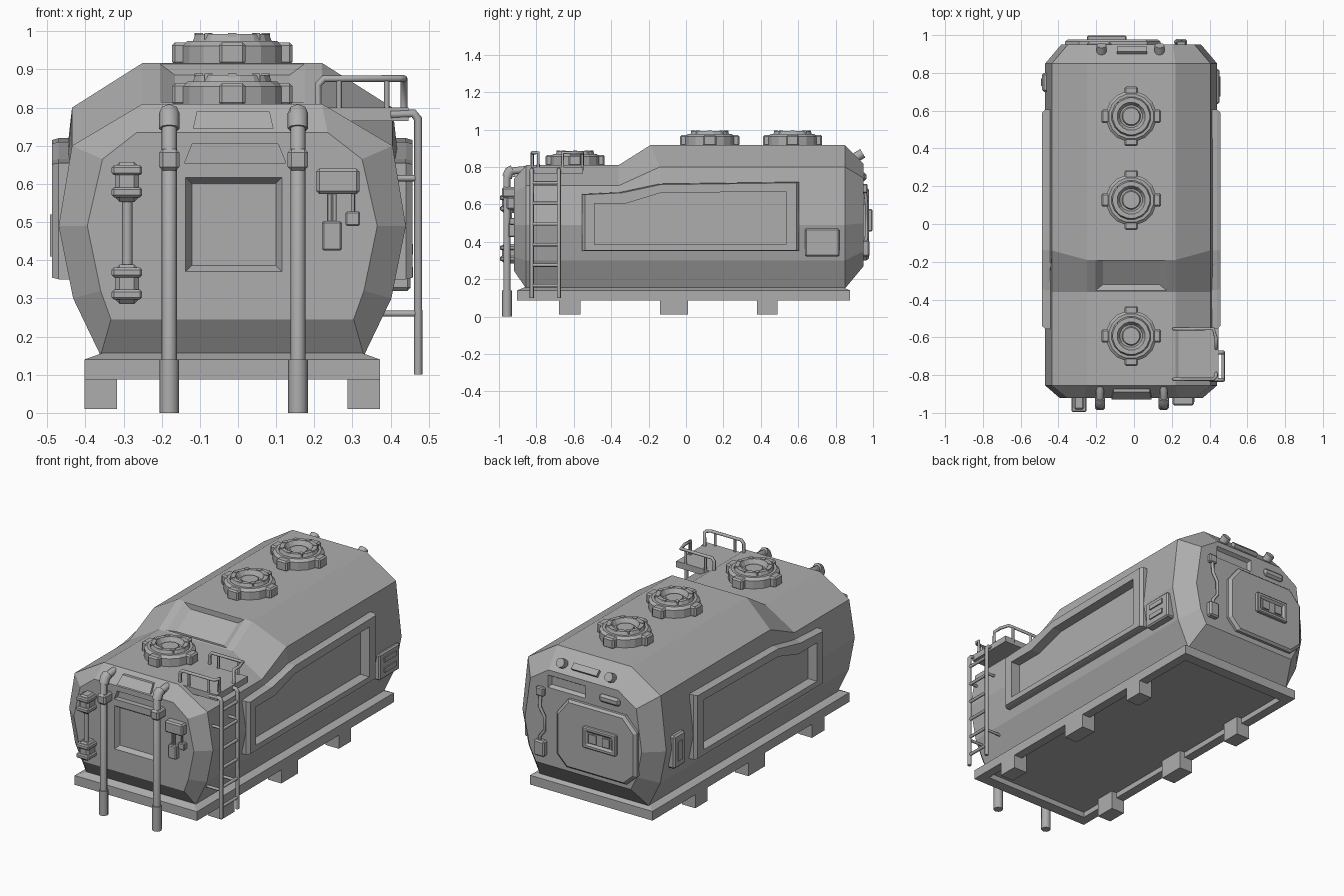
import bpy, bmesh, math
from mathutils import Vector

old = bpy.data.objects.get("Cube")
if old:
    bpy.data.objects.remove(old, do_unlink=True)

grey = bpy.data.materials.new("plain_grey")
grey.use_nodes = True
COLOUR = (0.42, 0.42, 0.42, 1)
grey.diffuse_color = COLOUR
grey.node_tree.nodes["Principled BSDF"].inputs["Base Color"].default_value = COLOUR
CX = -0.015  # tank centre line


def loft(name, rings):
    """Skin a list of equal point rings and close both ends."""
    bm = bmesh.new()
    loops = [[bm.verts.new(p) for p in ring] for ring in rings]
    n = len(loops[0])
    for a, b in zip(loops, loops[1:]):
        for i in range(n):
            j = (i + 1) % n
            bm.faces.new((a[i], a[j], b[j], b[i]))
    bm.faces.new(loops[0])
    bm.faces.new(loops[-1])
    bmesh.ops.recalc_face_normals(bm, faces=bm.faces)
    me = bpy.data.meshes.new(name)
    bm.to_mesh(me)
    bm.free()
    ob = bpy.data.objects.new(name, me)
    bpy.context.collection.objects.link(ob)
    me.materials.append(grey)
    return ob


def rect(x0, x1, z0, z1, y, inset=0):
    x0, x1, z0, z1 = x0 + inset, x1 - inset, z0 + inset, z1 - inset
    return [(x0, y, z0), (x1, y, z0), (x1, y, z1), (x0, y, z1)]


def box(name, x, y, z, chamfer=0):
    """Box from (low, high) pairs."""
    ob = loft(name, [rect(*x, *z, y[0]), rect(*x, *z, y[1])])
    if chamfer:
        mod = ob.modifiers.new("chamfer", "BEVEL")
        mod.width = chamfer
        mod.segments = 1
    return ob


def cut(target, cutter):
    mod = target.modifiers.new("cut", "BOOLEAN")
    mod.operation = "DIFFERENCE"
    mod.solver = "EXACT"
    mod.object = cutter
    bpy.context.view_layer.objects.active = target
    bpy.ops.object.modifier_apply(modifier=mod.name)
    bpy.data.objects.remove(cutter, do_unlink=True)


def tube(name, pts, r):
    cu = bpy.data.curves.new(name, "CURVE")
    cu.dimensions = "3D"
    cu.bevel_depth = r
    cu.bevel_resolution = 2
    cu.use_fill_caps = True
    sp = cu.splines.new("POLY")
    sp.points.add(len(pts) - 1)
    for p, co in zip(sp.points, pts):
        p.co = (*co, 1)
    cu.materials.append(grey)
    ob = bpy.data.objects.new(name, cu)
    bpy.context.collection.objects.link(ob)
    bpy.ops.object.select_all(action="DESELECT")
    ob.select_set(True)
    bpy.context.view_layer.objects.active = ob
    bpy.ops.object.convert(target="MESH")
    return ob


# Tank body: half sections mirrored, lofted from front to rear
def section(half, ys):
    right = [(CX + x, y, z) for (x, z), y in zip(half, ys)]
    left = [(CX - x, y, z) for (x, z), y in zip(half, ys)]
    return right + left[::-1]


lower = [(0.345, 0.15), (0.417, 0.30), (0.455, 0.49)]
low = lower + [(0.42, 0.70), (0.235, 0.81)]
high = lower + [(0.42, 0.80), (0.235, 0.917)]
front_cap = [(0.318, 0.245), (0.345, 0.32), (0.38, 0.49), (0.34, 0.665), (0.25, 0.735)]
rear_cap = [(0.30, 0.27), (0.34, 0.35), (0.37, 0.50), (0.335, 0.74), (0.22, 0.815)]
body = loft("tank_body", [
    section(front_cap, [-0.92] * 5),
    section(low, [-0.855] * 5),
    section(low, [-0.36] * 5),
    section(high, [-0.14] * 4 + [-0.19]),
    section(high, [0.85] * 5),
    section(rear_cap, [0.95] * 5)])

# Front door recess and the hooded slot above it
cut(body, loft("cutter", [rect(-0.137, 0.115, 0.37, 0.617, -0.93),
                          rect(-0.137, 0.115, 0.37, 0.617, -0.92),
                          rect(-0.137, 0.115, 0.37, 0.617, -0.895, 0.016)]))
slot = [(-0.14, 0.655), (0.125, 0.655), (0.105, 0.705), (-0.12, 0.705)]
cut(body, loft("cutter", [[(x, y, z) for x, z in slot] for y in (-0.94, -0.89)]))

# Sloped panel sunk into the step of the roof
slope = Vector((0, 0.17, 0.107))
normal = Vector((0, -0.107, 0.17)).normalized()
foot = Vector((CX, -0.36, 0.81))


def slope_ring(hw, a, b, h):
    return [foot + slope * t + normal * h + Vector((x, 0, 0))
            for x, t in ((-hw, a), (hw, a), (hw, b), (-hw, b))]


cut(body, loft("cutter", [slope_ring(0.21, -0.02, 1.03, 0.03),
                          slope_ring(0.19, 0.04, 0.98, 0),
                          slope_ring(0.15, 0.15, 0.9, -0.025)]))

# Side windows: raised frame with a sunk panel, on both sides
outer = [(-0.555, 0.35), (0.605, 0.35), (0.605, 0.72), (-0.14, 0.71), (-0.35, 0.665), (-0.555, 0.655)]
inner = [(-0.49, 0.385), (0.535, 0.385), (0.535, 0.67), (-0.14, 0.66), (-0.32, 0.605), (-0.49, 0.605)]


def outline(pts, s, x, k=1.0):
    return [(CX + s * x, 0.025 + (y - 0.025) * k, 0.52 + (z - 0.52) * k) for y, z in pts]


for s, side in ((1, "left"), (-1, "right")):
    frame = loft(side + "_window_frame", [outline(outer, s, 0.39), outline(outer, s, 0.455),
                                          outline(outer, s, 0.472, 0.975)])
    for target in (frame, body):
        cut(target, loft("cutter", [outline(inner, s, 0.38 if target is frame else 0.415),
                                    outline(inner, s, 0.52)]))

# Side vents
vent = box("left_vent", (0.36, 0.452), (0.635, 0.82), (0.32, 0.47), 0.008)
for z in (0.355, 0.415):
    box("left_vent_slat", (0.44, 0.459), (0.675, 0.78), (z, z + 0.027))
box("right_vent", (-0.487, -0.40), (0.70, 0.80), (0.37, 0.56), 0.01)
box("right_vent_slat", (-0.493, -0.48), (0.73, 0.77), (0.41, 0.52))

# Base frame with hollow underside, and its feet
base = loft("base_frame", [
    [(CX + sx * w, 0.9 * sy - 0.0125 - (1 - k) * sy, z) for sx, sy in ((-1, -1), (1, -1), (1, 1), (-1, 1))]
    for w, k, z in ((0.387, 0.99, 0.087), (0.387, 0.99, 0.14), (0.34, 0.95, 0.157))])
cut(base, box("cutter", (CX - 0.335, CX + 0.335), (-0.84, 0.815), (0.05, 0.118)))
for s in (-1, 1):
    for y0, y1 in ((-0.68, -0.565), (-0.14, 0.01), (0.38, 0.49)):
        xs = sorted((CX + s * 0.387, CX + s * 0.302))
        box("base_foot", xs, (y0, y1), (0.01, 0.125))


# Manholes on the roof
def manhole(y, z):
    profile = [(0.128, -0.01), (0.135, 0.0), (0.135, 0.045), (0.12, 0.058), (0.105, 0.058),
               (0.098, 0.076), (0.075, 0.076), (0.06, 0.05), (0.05, 0.05), (0.045, 0.06)]
    angles = [math.tau * (i + 0.5) / 16 for i in range(16)]
    loft("manhole", [[(CX + r * math.cos(a), y + r * math.sin(a), z + h) for a in angles]
                     for r, h in profile])
    for dx, dy in ((1, 0), (-1, 0), (0, 1), (0, -1)):
        x, v = CX + 0.135 * dx, y + 0.135 * dy
        wx, wy = (0.023, 0.035) if dx else (0.035, 0.023)
        box("manhole_lug", (x - wx, x + wx), (v - wy, v + wy), (z - 0.005, z + 0.054), 0.008)
    for i in range(8):
        a = math.tau * i / 8
        x, v = CX + 0.088 * math.cos(a), y + 0.088 * math.sin(a)
        box("manhole_bolt", (x - 0.011, x + 0.011), (v - 0.011, v + 0.011), (z + 0.06, z + 0.079))


for y, z in ((0.57, 0.917), (0.127, 0.917), (-0.593, 0.81)):
    manhole(y, z)

# Front pipes with sleeves, collars and elbows
for x in (-0.18, 0.157):
    tube("front_pipe", [(x, -0.957, 0.01), (x, -0.957, 0.755), (x, -0.94, 0.778), (x, -0.86, 0.785)], 0.02)
    tube("pipe_sleeve", [(x, -0.957, 0), (x, -0.957, 0.14)], 0.026)
    box("pipe_collar", (x - 0.027, x + 0.027), (-0.985, -0.91), (0.635, 0.692), 0.01)
    tube("pipe_elbow_ring", [(x, -0.957, 0.745), (x, -0.945, 0.775), (x, -0.925, 0.785)], 0.027)

# Plate on the front bevel
loft("front_plate", [[(x, -0.925 + (z - 0.735) * 0.87 + d, z) for x, z in
                      ((-0.118, 0.745), (0.093, 0.745), (0.083, 0.79), (-0.108, 0.79))]
                     for d in (0.03, -0.012)])

# Level gauge
for z in (0.285, 0.553):
    box("gauge_clamp", (-0.322, -0.26), (-0.985, -0.89), (z, z + 0.104), 0.012)
    for dz in (0.012, 0.07):
        box("gauge_band", (-0.331, -0.251), (-0.995, -0.89), (z + dz, z + dz + 0.026), 0.006)
tube("gauge_tube", [(-0.29, -0.955, 0.34), (-0.29, -0.955, 0.6)], 0.014)

# Control boxes and cables
box("control_box", (0.205, 0.318), (-0.96, -0.89), (0.573, 0.64), 0.008)
box("lower_box", (0.22, 0.272), (-0.95, -0.90), (0.425, 0.503), 0.005)
box("small_box", (0.282, 0.32), (-0.945, -0.89), (0.49, 0.528), 0.004)
for x, z in ((0.24, 0.5), (0.253, 0.5), (0.301, 0.52)):
    tube("control_cable", [(x, -0.935, z), (x, -0.935, 0.58)], 0.005)

# Ladder
for y in (-0.825, -0.68):
    tube("ladder_rail", [(0.40, y, 0.782), (0.46, y, 0.785), (0.472, y, 0.77), (0.472, y, 0.10)], 0.011)
    for z in (0.26, 0.615):
        tube("ladder_bracket", [(0.36, y, z), (0.472, y, z)], 0.008)
for i in range(6):
    z = 0.165 + i * 0.11
    tube("ladder_rung", [(0.472, -0.825, z), (0.472, -0.68, z)], 0.009)

# Platform and its handrails
box("platform", (0.20, 0.447), (-0.83, -0.55), (0.765, 0.80))
for y, turn in ((-0.555, -0.66), (-0.822, -0.79)):
    tube("handrail", [(0.21, y, 0.79), (0.21, y, 0.86), (0.225, y, 0.876), (0.42, y, 0.876),
                      (0.435, (y + turn) / 2, 0.876), (0.435, turn, 0.876), (0.435, turn, 0.78)], 0.009)
    for x in (0.265, 0.39):
        tube("handrail_post", [(x, y, 0.78), (x, y, 0.876)], 0.007)

# Rear hatch with chamfered corners and latch
hatch = [(-0.365, 0.36), (-0.30, 0.30), (0.08, 0.30), (0.14, 0.36),
         (0.14, 0.60), (0.07, 0.69), (-0.29, 0.69), (-0.365, 0.61)]


def hatch_ring(y, k):
    return [(-0.112 + (x + 0.112) * k, y, 0.495 + (z - 0.495) * k) for x, z in hatch]


loft("rear_hatch", [hatch_ring(0.93, 1), hatch_ring(0.965, 1), hatch_ring(0.978, 0.94)])
latch = box("hatch_latch", (-0.25, -0.04), (0.96, 0.997), (0.455, 0.575), 0.006)
cut(latch, box("cutter", (-0.225, -0.065), (0.986, 1.05), (0.478, 0.552)))
for x in (-0.21, -0.125):
    box("latch_handle", (x, x + 0.045), (0.975, 0.994), (0.49, 0.54))

# Rear pocket, small plate, hose, lamps and bar
cut(body, loft("cutter", [rect(-0.03, 0.21, 0.715, 0.785, 0.97),
                          rect(-0.03, 0.21, 0.715, 0.785, 0.95),
                          rect(-0.03, 0.21, 0.715, 0.785, 0.93, 0.012)]))
box("rear_small_plate", (-0.25, -0.12), (0.93, 0.966), (0.725, 0.77), 0.012)
tube("rear_hose", [(0.25, 0.955, 0.70), (0.25, 0.965, 0.60), (0.22, 0.965, 0.55),
                   (0.22, 0.965, 0.47), (0.25, 0.965, 0.43), (0.25, 0.955, 0.35)], 0.009)
box("hose_upper_box", (0.225, 0.275), (0.93, 0.97), (0.66, 0.71), 0.006)
box("hose_lower_box", (0.215, 0.28), (0.93, 0.98), (0.32, 0.41), 0.008)
for x in (-0.172, 0.135):
    tube("rear_lamp", [(x, 0.89, 0.84), (x, 0.945, 0.873)], 0.026)
loft("rear_bar", [[(x, y + d, z + d) for x, y, z in
                   ((-0.09, 0.90, 0.866), (0.07, 0.90, 0.866), (0.07, 0.925, 0.84), (-0.09, 0.925, 0.84))]
                  for d in (-0.02, 0.014)])
